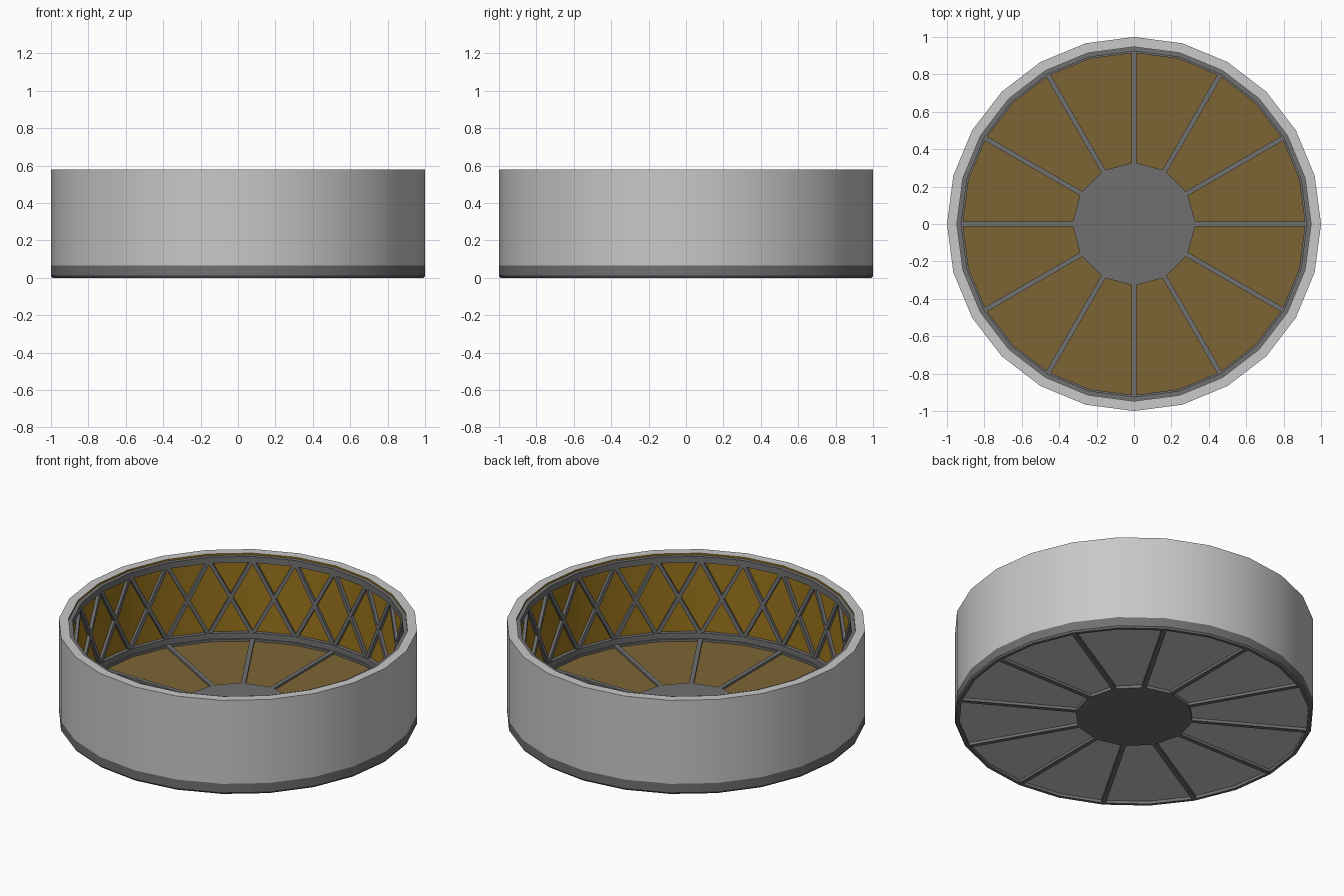
import bpy, bmesh, math
from mathutils import Vector, Matrix

if "Cube" in bpy.data.objects:
    bpy.data.objects.remove(bpy.data.objects["Cube"])

SIDES = 24


def mat(name, r, g, b):
    def lin(c):
        c /= 255
        return c / 12.92 if c < 0.04045 else ((c + 0.055) / 1.055) ** 2.4
    m = bpy.data.materials.new(name)
    m.diffuse_color = (lin(r), lin(g), lin(b), 1)
    m.use_nodes = True
    m.node_tree.nodes["Principled BSDF"].inputs["Base Color"].default_value = m.diffuse_color
    return m


LIGHT = mat("light grey", 200, 200, 200)
DARK = mat("dark grey", 112, 112, 112)
GOLD = mat("wall gold", 155, 117, 28)
TAN = mat("floor tan", 124, 101, 52)


def finish(name, bm, mats, smooth=True):
    bmesh.ops.recalc_face_normals(bm, faces=bm.faces[:])
    me = bpy.data.meshes.new(name)
    bm.to_mesh(me)
    bm.free()
    for m in mats:
        me.materials.append(m)
    ob = bpy.data.objects.new(name, me)
    bpy.context.collection.objects.link(ob)
    if smooth:
        bpy.ops.object.select_all(action='DESELECT')
        ob.select_set(True)
        bpy.context.view_layer.objects.active = ob
        bpy.ops.object.shade_smooth_by_angle(angle=math.radians(30))
    return ob


def polar(r, a, z):
    return Vector((r * math.cos(a), r * math.sin(a), z))


def lathe(name, profile, mats, indices=None):
    """Spin a closed (radius, z) profile; one material index per profile edge."""
    bm = bmesh.new()
    rows = [[bm.verts.new(polar(r, math.tau * i / SIDES, z)) for r, z in profile]
            for i in range(SIDES)]
    n = len(profile)
    for i in range(SIDES):
        a, b = rows[i], rows[(i + 1) % SIDES]
        for j in range(n):
            k = (j + 1) % n
            f = bm.faces.new((a[j], b[j], b[k], a[k]))
            f.material_index = indices[j] if indices else 0
    return finish(name, bm, mats)


def disc(name, r, z0, z1, sides, mats):
    """Flat plate; upward face takes the second material when there is one."""
    bm = bmesh.new()
    low = [bm.verts.new(polar(r, math.tau * i / sides, z0)) for i in range(sides)]
    top = [bm.verts.new(polar(r, math.tau * i / sides, z1)) for i in range(sides)]
    bm.faces.new(low[::-1])
    bm.faces.new(top).material_index = len(mats) - 1
    for i in range(sides):
        k = (i + 1) % sides
        bm.faces.new((low[i], low[k], top[k], top[i]))
    return finish(name, bm, mats, False)


def bar(bm, p, q, out, width, depth):
    """Rectangular bar from p to q with its depth along 'out'."""
    d = (q - p).normalized()
    side = d.cross(out).normalized()
    out = side.cross(d)
    m = Matrix((side * width, out * depth, d * (q - p).length)).transposed().to_4x4()
    m.translation = (p + q) / 2
    bmesh.ops.create_cube(bm, size=1, matrix=m)


# Outer wall: light outside and rim, gold lining
lathe("outer_wall", [(1, 0.065), (1, 0.578), (0.947, 0.578), (0.947, 0.06)],
      [LIGHT, GOLD], [0, 0, 1, 0])

# Base band with inner ledge
lathe("base_ring", [(0.993, 0), (1, 0.01), (1, 0.065), (0.915, 0.065),
                    (0.915, 0.035), (0.975, 0.03), (0.975, 0)], [DARK])

# Rings holding the lattice at the top and bottom of the lining
for name, z0, z1 in (("upper_ring", 0.53, 0.568), ("lower_ring", 0.06, 0.10)):
    lathe(name, [(0.95, z0), (0.95, z1), (0.924, z1), (0.924, z0)], [DARK])

# Crossed lattice bars, one X per wall panel
bm = bmesh.new()
step = math.tau / SIDES
for i in range(SIDES):
    a, b = i * step, (i + 1) * step
    out = polar(1, (a + b) / 2, 0)
    for s, e in ((a, b), (b, a)):
        bar(bm, polar(0.939, s, 0.085), polar(0.939, e, 0.545), out, 0.022, 0.022)
finish("wall_lattice", bm, [DARK], False)

# Floor plate: tan above, light grey below
disc("floor_plate", 0.98, 0.018, 0.052, SIDES, [LIGHT, TAN])

# Hub and spokes, showing on both sides of the floor
disc("floor_hub", 0.33, 0.0, 0.068, 12, [DARK])
bm = bmesh.new()
for i in range(12):
    a = math.tau * i / 12
    bar(bm, polar(0.3, a, 0.0335), polar(0.98, a, 0.0335), Vector((0, 0, 1)), 0.026, 0.063)
finish("floor_spokes", bm, [DARK], False)
